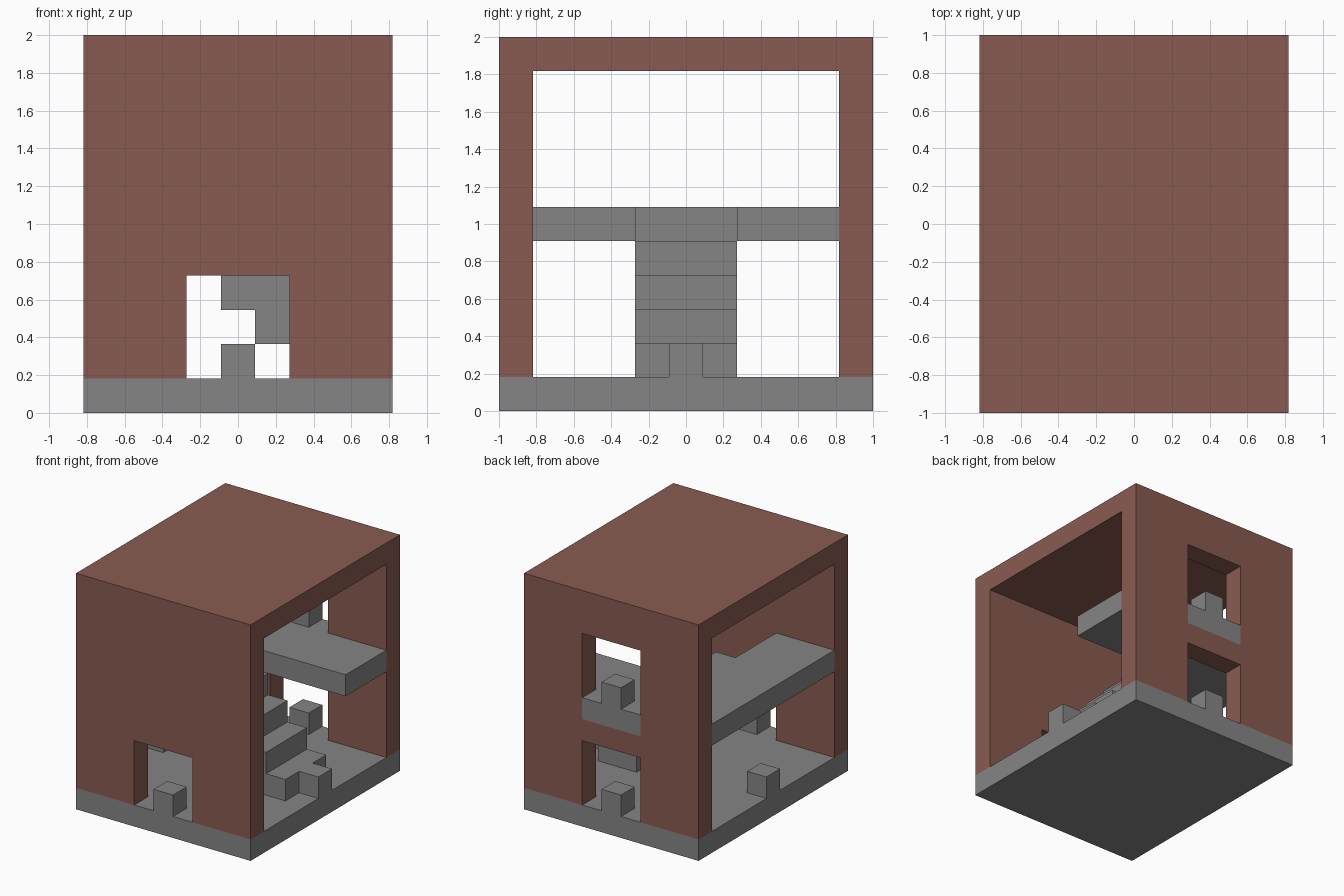
import bpy
import bmesh
from mathutils import Vector

U = 2 / 11  # one building block

cube = bpy.data.objects.get("Cube")
if cube:
    bpy.data.objects.remove(cube, do_unlink=True)


def material(name, rgb):
    mat = bpy.data.materials.new(name)
    mat.use_nodes = True
    color = (*rgb, 1)
    mat.diffuse_color = color
    mat.node_tree.nodes["Principled BSDF"].inputs["Base Color"].default_value = color
    return mat


brick = material("brick brown", (0.25, 0.105, 0.083))
stone = material("stone gray", (0.235, 0.235, 0.235))


def prism(name, outline, direction, mat):
    """Extrude a flat outline, all measured in blocks."""
    bm = bmesh.new()
    face = bm.faces.new([bm.verts.new(Vector(p) * U) for p in outline])
    grown = bmesh.ops.extrude_face_region(bm, geom=[face])["geom"]
    verts = [v for v in grown if isinstance(v, bmesh.types.BMVert)]
    bmesh.ops.translate(bm, verts=verts, vec=Vector(direction) * U)
    bmesh.ops.recalc_face_normals(bm, faces=bm.faces)
    mesh = bpy.data.meshes.new(name)
    bm.to_mesh(mesh)
    bm.free()
    mesh.materials.append(mat)
    obj = bpy.data.objects.new(name, mesh)
    bpy.context.collection.objects.link(obj)
    return obj


def box(name, x, y, z, mat):
    """Box from (low, high) ranges in blocks."""
    outline = [(x[0], y[0], z[0]), (x[1], y[0], z[0]),
               (x[1], y[1], z[0]), (x[0], y[1], z[0])]
    return prism(name, outline, (0, 0, z[1] - z[0]), mat)


# Ground slab
box("ground_slab", (-4.5, 4.5), (-5.5, 5.5), (0, 1), stone)

# Front wall, back wall and roof as one arch, open on both sides
arch = [(-5.5, 1), (-5.5, 11), (5.5, 11), (5.5, 1),
        (4.5, 1), (4.5, 10), (-4.5, 10), (-4.5, 1)]
shell = prism("walls_and_roof", [(-4.5, y, z) for y, z in arch], (9, 0, 0), brick)

# Doorways: front, back and upper back
openings = [((-6, -4), (0.5, 4)), ((4, 6), (0.5, 4)), ((4, 6), (5, 9))]
for y, z in openings:
    cutter = box("doorway_cutter", (-1.5, 1.5), y, z, brick)
    cutter.hide_render = True
    mod = shell.modifiers.new("doorway", "BOOLEAN")
    mod.operation = "DIFFERENCE"
    mod.solver = "EXACT"
    mod.object = cutter
    bpy.context.view_layer.objects.active = shell
    bpy.ops.object.modifier_apply(modifier=mod.name)
    bpy.data.objects.remove(cutter, do_unlink=True)

# Upper floor with stairwell notch and a sill reaching into the back doorway
floor = [(-4.5, -4.5), (-1.5, -4.5), (-1.5, -1.5), (-0.5, -1.5), (-0.5, 1.5),
         (4.5, 1.5), (4.5, 4.5), (1.5, 4.5), (1.5, 5.5), (-1.5, 5.5),
         (-1.5, 4.5), (-4.5, 4.5)]
prism("upper_floor", [(x, y, 5) for x, y in floor], (0, 0, 1), stone)

# Overlapping open steps climbing toward the right side
for i in range(1, 5):
    box(f"stair_step_{i}", (2.5 - i, 4.5 - i), (-1.5, 1.5), (i, i + 1), stone)

# Single blocks standing in each doorway and open side
posts = {"front": (0, -5, 1), "back": (0, 5, 1), "upper_back": (0, 5, 6),
         "left": (4, 0, 1), "right": (-4, 0, 1)}
for side, (x, y, z) in posts.items():
    box(f"{side}_entry_block", (x - 0.5, x + 0.5), (y - 0.5, y + 0.5),
        (z, z + 1), stone)
